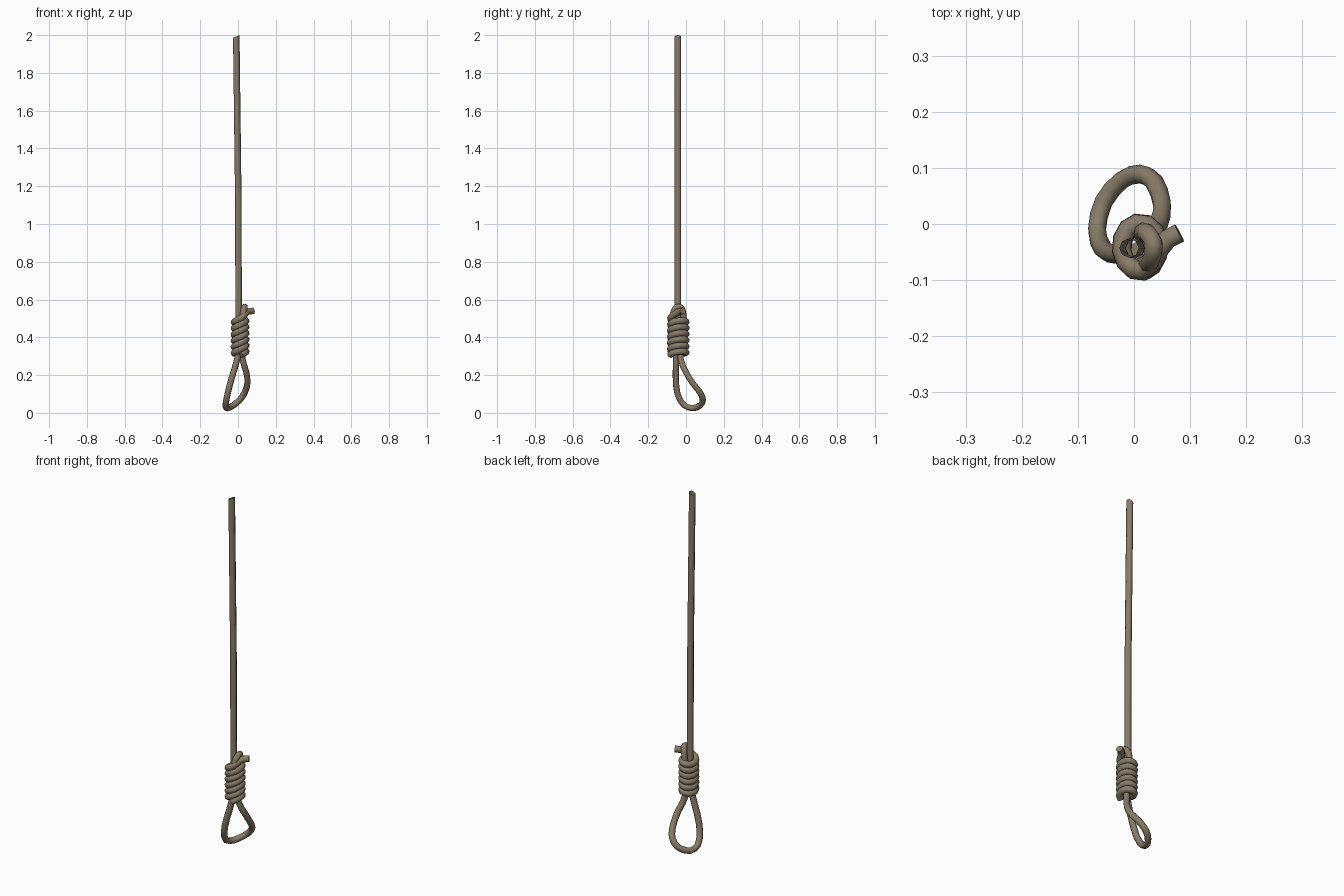
import bpy, math
from mathutils import Vector

if "Cube" in bpy.data.objects:
    bpy.data.objects.remove(bpy.data.objects["Cube"])

rope = bpy.data.materials.new("rope_brown")
rope.diffuse_color = (0.25, 0.202, 0.142, 1)
rope.use_nodes = True
rope.node_tree.nodes["Principled BSDF"].inputs["Base Color"].default_value = rope.diffuse_color


def smooth_path(pts, steps):
    """Catmull-Rom path through a few guide points."""
    p = [Vector(q) for q in pts]
    p = [2 * p[0] - p[1]] + p + [2 * p[-1] - p[-2]]
    out = []
    for i in range(1, len(p) - 2):
        a, b, c, d = p[i - 1:i + 3]
        for s in range(steps):
            t = s / steps
            out.append(0.5 * (2 * b + (c - a) * t + (2 * a - 5 * b + 4 * c - d) * t ** 2
                              + (3 * b - a - 3 * c + d) * t ** 3))
    return out + [p[-2]]


def tube(name, pts, radius, caps=True):
    """Eight-sided rope strand along a list of points."""
    cu = bpy.data.curves.new(name, 'CURVE')
    cu.dimensions = '3D'
    cu.bevel_depth = radius
    cu.bevel_resolution = 2
    cu.use_fill_caps = caps
    sp = cu.splines.new('POLY')
    sp.points.add(len(pts) - 1)
    for sp_pt, q in zip(sp.points, pts):
        sp_pt.co = (*q, 1)
    ob = bpy.data.objects.new(name, cu)
    bpy.context.collection.objects.link(ob)
    bpy.ops.object.select_all(action='DESELECT')
    ob.select_set(True)
    bpy.context.view_layer.objects.active = ob
    bpy.ops.object.convert(target='MESH')
    ob = bpy.context.view_layer.objects.active
    ob.data.materials.clear()
    ob.data.materials.append(rope)
    bpy.ops.object.shade_smooth_by_angle(angle=math.radians(60))
    return ob


# long hanging strand, open and cut at a slant on top
strand = tube("hanging_strand", [(0.003, -0.043, 0.40), (0.003, -0.043, 0.6),
                                 (0.002, -0.043, 1.1), (-0.009, -0.043, 2.0)], 0.0172, caps=False)
for v in strand.data.vertices:
    if v.co.z > 1.9:
        v.co.z = 2.0 - 0.42 * max(0, 0.008 - v.co.x)

# bottom loop, both ends hidden inside the wraps
tube("bottom_loop", smooth_path([
    (0.003, -0.05, 0.40), (-0.003, -0.052, 0.29), (-0.032, -0.054, 0.19), (-0.055, -0.045, 0.10),
    (-0.066, -0.01, 0.04), (-0.054, 0.04, 0.025), (-0.022, 0.078, 0.042), (0.01, 0.089, 0.07),
    (0.036, 0.075, 0.108), (0.05, 0.035, 0.158), (0.044, 0.0, 0.215), (0.024, -0.028, 0.285),
    (0.018, -0.035, 0.40)], 2), 0.0168)

# wrapped coil: tilted rings, ending in a short tail
turns, pitch, per_turn = 6, 0.0325, 12
coil = []
for i in range(turns * per_turn + 1):
    k = i / per_turn
    a = math.radians(-80) + 2 * math.pi * k
    coil.append((0.011 + 0.033 * math.cos(a), -0.041 + 0.043 * math.sin(a),
                 0.305 + pitch * k + 0.012 * math.cos(a)))
coil += [(0.034, -0.068, 0.518), (0.045, -0.045, 0.532), (0.06, -0.027, 0.538), (0.081, -0.016, 0.540)]
tube("wrapped_coil", coil, 0.0178)

# small bight at the top of the coil holding the tail
tube("top_bight", smooth_path([
    (0.018, -0.072, 0.45), (0.026, -0.07, 0.52), (0.034, -0.053, 0.556), (0.034, -0.032, 0.56),
    (0.022, -0.015, 0.535), (0.012, -0.014, 0.45)], 3), 0.0165)
